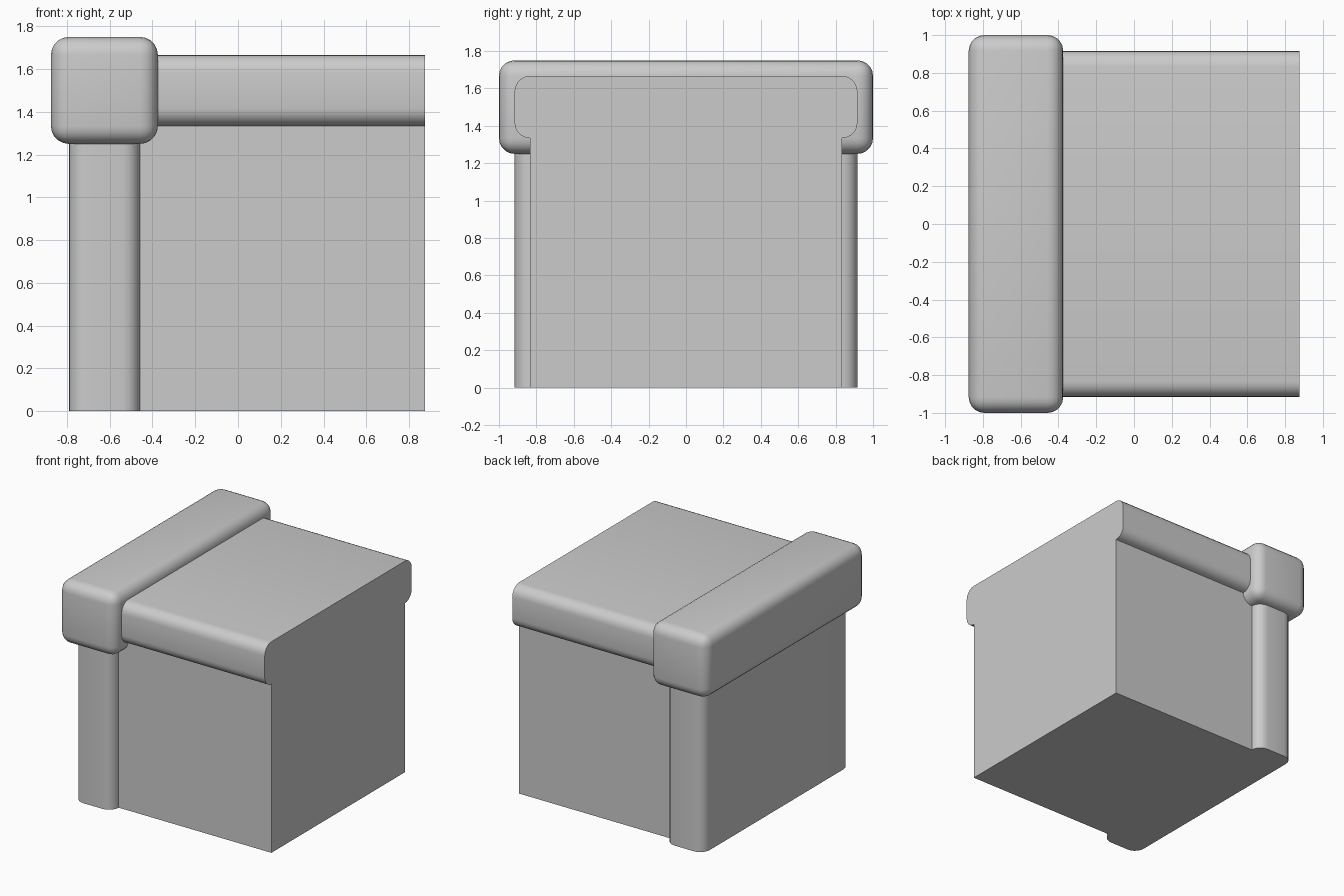
import bpy
import bmesh
from math import sin, cos, radians, pi
from mathutils import Vector

cube = bpy.data.objects.get("Cube")
if cube:
    bpy.data.objects.remove(cube, do_unlink=True)

U = 1 / 12          # modelling unit, also the rounding radius
SEGMENTS = 5

grey = bpy.data.materials.new("light grey")
grey.use_nodes = True
grey.diffuse_color = (0.6, 0.6, 0.6, 1)
grey.node_tree.nodes["Principled BSDF"].inputs["Base Color"].default_value = grey.diffuse_color


def finish(name, bm):
    bmesh.ops.recalc_face_normals(bm, faces=bm.faces)
    mesh = bpy.data.meshes.new(name)
    bm.to_mesh(mesh)
    bm.free()
    mesh.materials.append(grey)
    obj = bpy.data.objects.new(name, mesh)
    bpy.context.collection.objects.link(obj)
    bpy.ops.object.select_all(action="DESELECT")
    obj.select_set(True)
    bpy.context.view_layer.objects.active = obj
    bpy.ops.object.shade_smooth_by_angle(angle=radians(35))
    return obj


def arc(cx, cy, start):
    """Quarter circle, anticlockwise from the start angle."""
    steps = [start + i / SEGMENTS * pi / 2 for i in range(SEGMENTS + 1)]
    return [(cx + U * cos(a), cy + U * sin(a)) for a in steps]


def prism(name, outline, place, offset):
    bm = bmesh.new()
    face = bm.faces.new([bm.verts.new(place(a, b)) for a, b in outline])
    result = bmesh.ops.extrude_face_region(bm, geom=[face], use_keep_orig=True)
    moved = [v for v in result["geom"] if isinstance(v, bmesh.types.BMVert)]
    bmesh.ops.translate(bm, verts=moved, vec=Vector(offset))
    return finish(name, bm)


# Main block with a rounded overhanging top, one profile run along x
half = [(10 * U, 0)] + arc(10 * U, 17 * U, -pi / 2) + arc(10 * U, 19 * U, 0)
profile = half + [(-y, z) for y, z in reversed(half)]
prism("main_block", profile, lambda y, z: (-5.5 * U, y, z), (16 * U, 0, 0))

# Upright end slab with rounded vertical corners
corners = [(-6.5, 10, 0), (-8.5, 10, pi / 2), (-8.5, -10, pi), (-6.5, -10, 1.5 * pi)]
plan = [p for x, y, a in corners for p in arc(x * U, y * U, a)]
prism("end_slab", plan, lambda x, y: (x, y, 0), (0, 0, 16 * U))

# Thick rounded bar across the top of the slab
bm = bmesh.new()
bmesh.ops.create_cube(bm, size=1)
bmesh.ops.scale(bm, vec=(6 * U, 24 * U, 6 * U), verts=bm.verts)
bmesh.ops.translate(bm, vec=(-7.5 * U, 0, 18 * U), verts=bm.verts)
bmesh.ops.bevel(bm, geom=bm.edges[:], offset=U, segments=SEGMENTS,
                profile=0.5, affect="EDGES")
finish("top_bar", bm)
